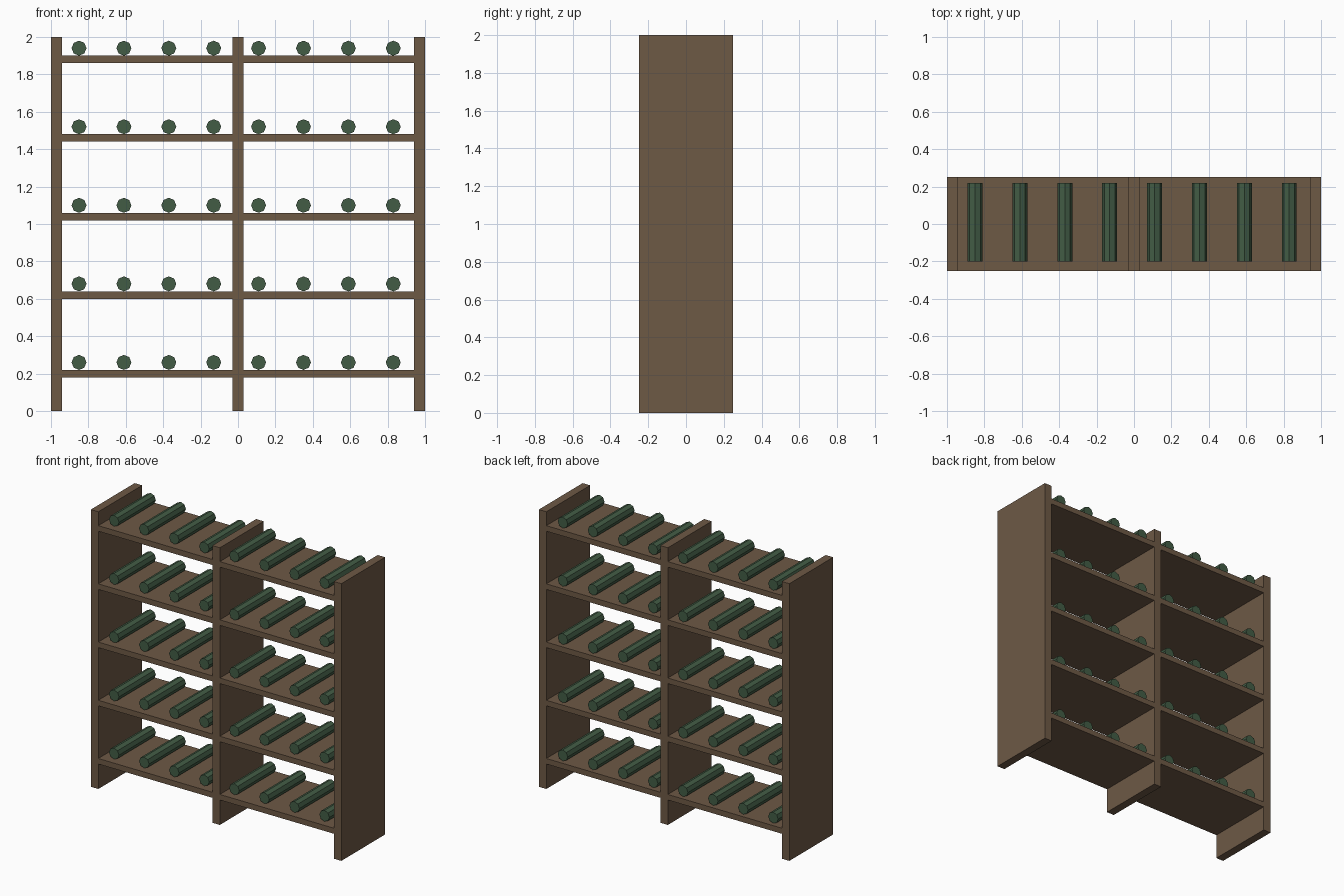
import bpy
from math import radians

if "Cube" in bpy.data.objects:
    bpy.data.objects.remove(bpy.data.objects["Cube"])


def material(name, color):
    mat = bpy.data.materials.new(name)
    mat.diffuse_color = (*color, 1)
    mat.use_nodes = True
    mat.node_tree.nodes["Principled BSDF"].inputs["Base Color"].default_value = mat.diffuse_color
    return mat


wood = material("brown_wood", (0.155, 0.1, 0.06))
glass = material("green_glass", (0.055, 0.107, 0.06))


def box(name, size, center):
    bpy.ops.mesh.primitive_cube_add(size=1, location=center)
    obj = bpy.context.object
    obj.name = name
    obj.scale = size
    bpy.ops.object.transform_apply(location=False, rotation=False, scale=True)
    obj.data.materials.append(wood)


def bottle(name, x, z):
    bpy.ops.mesh.primitive_cylinder_add(vertices=8, radius=0.04, depth=0.42,
                                        location=(x, 0.01, z),
                                        rotation=(radians(90), 0, 0))
    obj = bpy.context.object
    obj.name = name
    obj.data.materials.append(glass)


# Two side panels and a central divider
for name, x in (("left_panel", -0.97), ("center_divider", 0), ("right_panel", 0.97)):
    box(name, (0.06, 0.5, 2), (x, 0, 1))

# Five levels, each with a shelf per bay and a row of eight lying bottles
for level in range(5):
    z = 0.20 + 0.42 * level
    for side, sx in (("left", -1), ("right", 1)):
        box(f"{side}_shelf_{level + 1}", (0.91, 0.5, 0.04), (sx * 0.485, 0, z))
    for i in range(8):
        bottle(f"bottle_{level + 1}_{i + 1}", -0.85 + 0.24 * i, z + 0.06)
